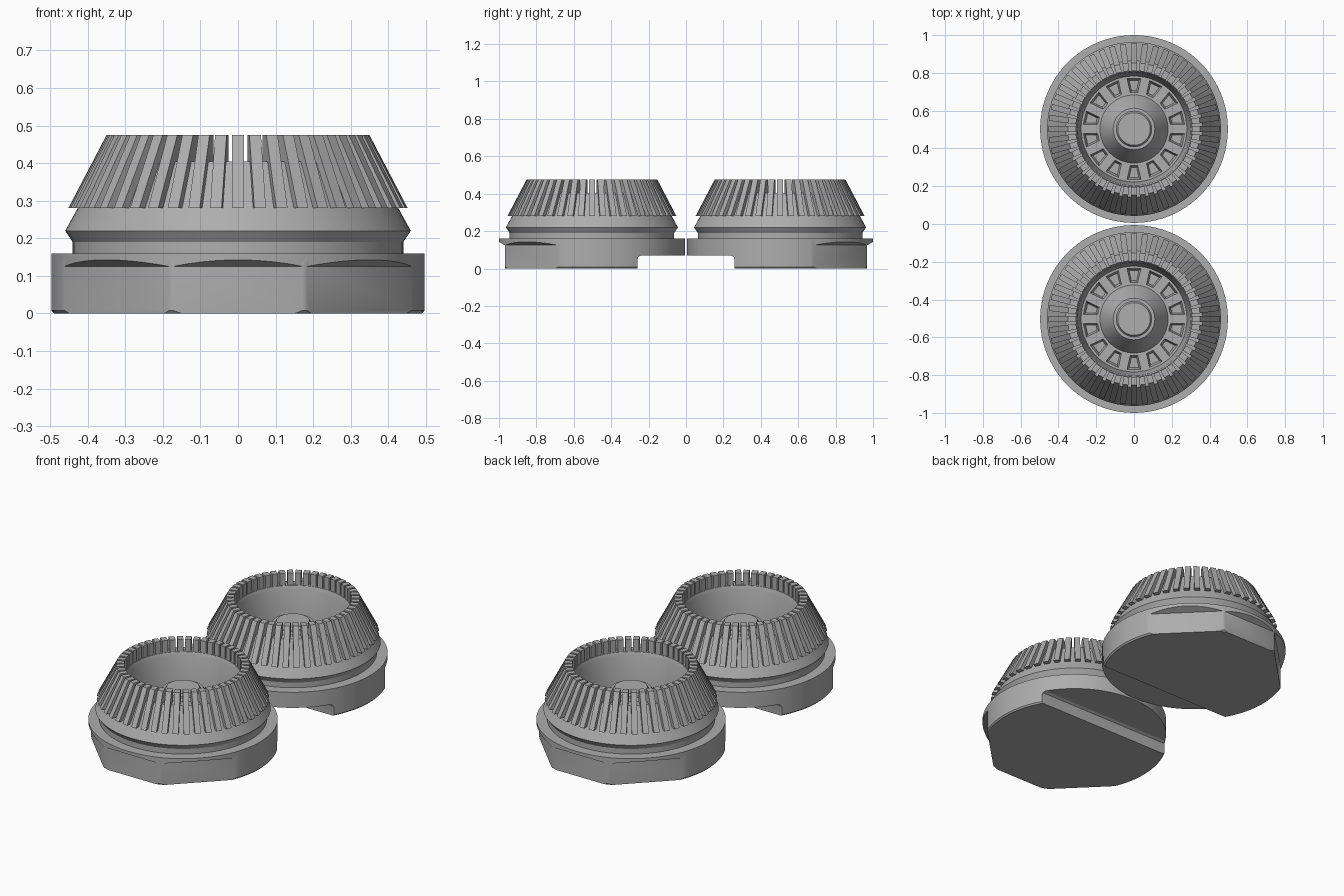
import bpy, bmesh, math
from mathutils import Matrix, Vector

cube = bpy.data.objects.get("Cube")
if cube:
    bpy.data.objects.remove(cube, do_unlink=True)

grey = bpy.data.materials.new("cast_grey")
grey.use_nodes = True
grey.diffuse_color = (0.42, 0.42, 0.42, 1)
grey.node_tree.nodes["Principled BSDF"].inputs["Base Color"].default_value = grey.diffuse_color

SEGMENTS = 96
TEETH = 48
POCKETS = 14
OFFSET = 0.503
FRONT = -math.pi / 2


def make(name, bm):
    bmesh.ops.recalc_face_normals(bm, faces=bm.faces)
    mesh = bpy.data.meshes.new(name)
    bm.to_mesh(mesh)
    bm.free()
    mesh.materials.append(grey)
    obj = bpy.data.objects.new(name, mesh)
    bpy.context.collection.objects.link(obj)
    return obj


def lathe(name, profile):
    """Revolve (radius, height) points that start and end on the axis."""
    bm = bmesh.new()
    verts = [bm.verts.new((r, 0, z)) for r, z in profile]
    edges = [bm.edges.new(pair) for pair in zip(verts, verts[1:])]
    bmesh.ops.spin(bm, geom=verts + edges, cent=(0, 0, 0), axis=(0, 0, 1),
                   angle=math.tau, steps=SEGMENTS, use_duplicate=False)
    bmesh.ops.remove_doubles(bm, verts=bm.verts, dist=0.0001)
    return make(name, bm)


def add_prism(bm, profile, width, angle):
    """Extrude a (radius, height) outline sideways and turn it to an angle."""
    turn = Matrix.Rotation(angle, 3, 'Z')
    sides = [[bm.verts.new(turn @ Vector((r, s * width / 2, z))) for r, z in profile]
             for s in (-1, 1)]
    bm.faces.new(sides[0])
    bm.faces.new(sides[1][::-1])
    count = len(profile)
    for i in range(count):
        j = (i + 1) % count
        bm.faces.new((sides[0][i], sides[0][j], sides[1][j], sides[1][i]))


def add_pocket(bm, angle):
    """Tapered wedge, wider at the outer end and at the top."""
    corners = bmesh.ops.create_cube(bm, size=2)["verts"]
    for v in corners:
        x, y, up = v.co
        half = (0.026 + 0.008 * x) * (1.15 if up > 0 else 0.75)
        reach = 0.039 if up > 0 else 0.027
        v.co = (0.23 + x * reach, y * half, 0.205 if up > 0 else 0.17)
    bmesh.ops.rotate(bm, verts=corners, matrix=Matrix.Rotation(angle, 3, 'Z'))


def cut(target, cutter):
    mod = target.modifiers.new("cut", 'BOOLEAN')
    mod.operation = 'DIFFERENCE'
    mod.solver = 'EXACT'
    mod.object = cutter
    cutter.hide_render = True
    bpy.context.view_layer.objects.active = target
    bpy.ops.object.modifier_apply(modifier=mod.name)
    bpy.data.objects.remove(cutter, do_unlink=True)


# Round base with three wrench flats and an underside step
base = lathe("base", [(0, 0), (0.49, 0), (0.497, 0.008), (0.497, 0.16), (0, 0.16)])
for angle, depth in ((0, 0.466), (math.pi / 4, 0.456), (-math.pi / 4, 0.456)):
    bm = bmesh.new()
    add_prism(bm, [(depth, -0.1), (depth, 0.125), (0.5, 0.144), (0.6, 0.144), (0.6, -0.1)],
              0.6, FRONT + angle)
    cut(base, make("flat_cutter", bm))
bm = bmesh.new()
add_prism(bm, [(0.243, -0.1), (0.243, 0.048), (0.248, 0.062), (0.262, 0.07),
               (0.6, 0.07), (0.6, -0.1)], 1.2, -FRONT)
cut(base, make("step_cutter", bm))

# Waisted body with a deep bowl and a conical hub inside it
body = lathe("bowl_body", [
    (0, 0.155), (0.44, 0.155), (0.44, 0.19), (0.46, 0.22), (0.427, 0.28), (0.362, 0.405),
    (0.306, 0.405), (0.298, 0.385), (0.28, 0.2), (0.18, 0.2), (0.118, 0.32), (0.11, 0.332),
    (0.094, 0.332), (0.086, 0.345), (0, 0.345)])
bm = bmesh.new()
for i in range(POCKETS):
    add_pocket(bm, FRONT + i * math.tau / POCKETS)
cut(body, make("pocket_cutter", bm))

# Ring of sloping crown teeth
bm = bmesh.new()
for i in range(TEETH):
    add_prism(bm, [(0.452, 0.28), (0.35, 0.475), (0.308, 0.475), (0.308, 0.395),
                   (0.35, 0.395), (0.41, 0.28)], 0.031, FRONT + i * math.tau / TEETH)
teeth = make("crown_teeth", bm)

# Smooth the round walls, then place a turned copy behind
parts = [base, body, teeth]
bpy.ops.object.select_all(action='DESELECT')
for part in parts:
    part.select_set(True)
bpy.context.view_layer.objects.active = base
bpy.ops.object.shade_smooth_by_angle(angle=math.radians(25))
for part in parts:
    twin = part.copy()
    bpy.context.collection.objects.link(twin)
    twin.name = "back_" + part.name
    part.name = "front_" + part.name
    part.location.y = -OFFSET
    twin.location.y = OFFSET
    twin.rotation_euler.z = math.pi
